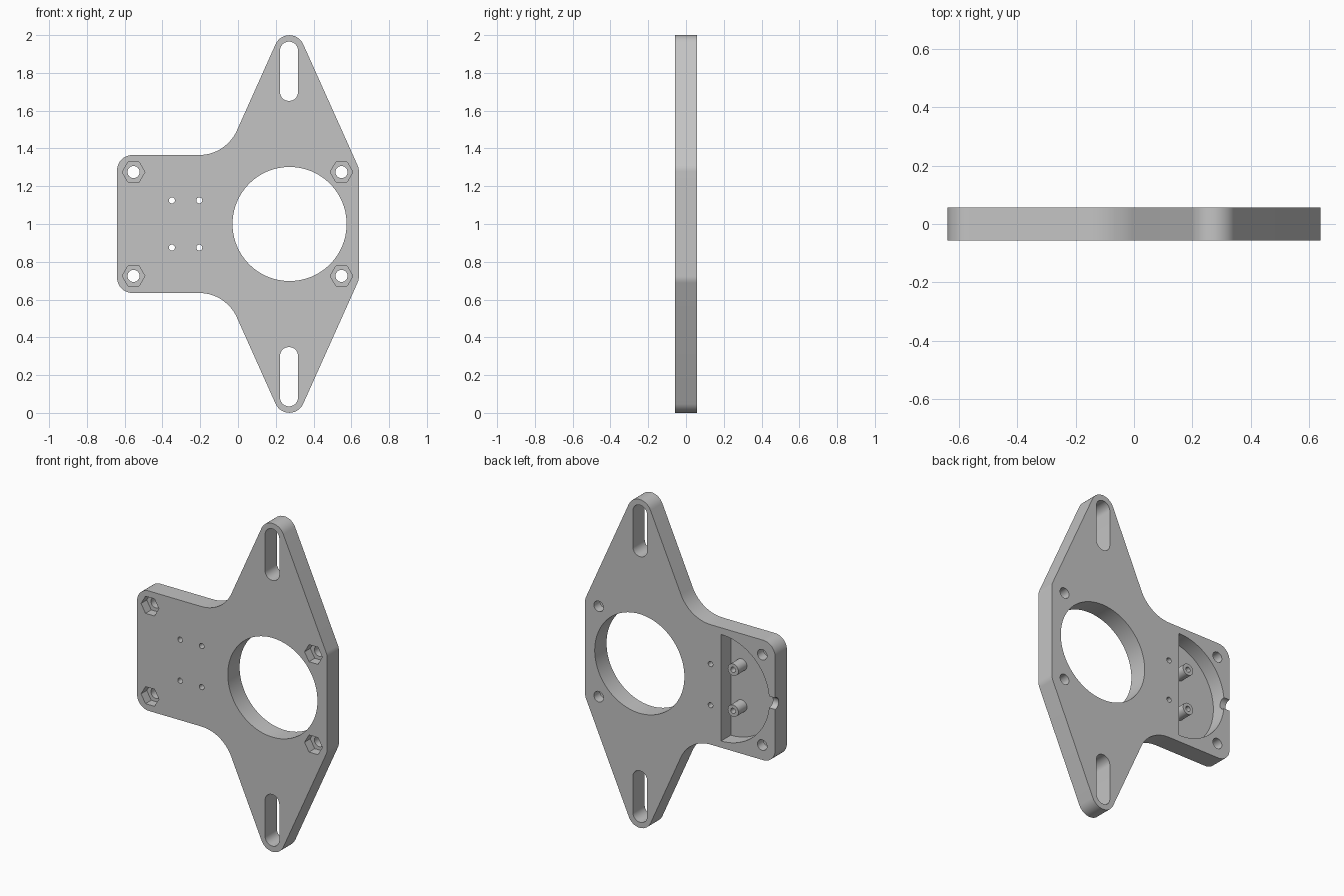
import bpy, bmesh, math
from mathutils import Vector

if "Cube" in bpy.data.objects:
    bpy.data.objects.remove(bpy.data.objects["Cube"], do_unlink=True)

FRONT, BACK = -0.057, 0.057
MID = 1.0                      # height of the symmetry line

grey = bpy.data.materials.new("plain grey")
grey.use_nodes = True
colour = (0.55, 0.55, 0.55, 1)
grey.diffuse_color = colour
grey.node_tree.nodes["Principled BSDF"].inputs["Base Color"].default_value = colour


def prism(name, points, y0, y1):
    """Solid from an (x, z) profile, running from y0 to y1."""
    bm = bmesh.new()
    rings = [[bm.verts.new((x, y, z)) for x, z in points] for y in (y0, y1)]
    for ring in rings:
        bm.faces.new(ring)
    for i in range(len(points)):
        bm.faces.new((rings[0][i - 1], rings[0][i], rings[1][i], rings[1][i - 1]))
    bmesh.ops.recalc_face_normals(bm, faces=bm.faces)
    mesh = bpy.data.meshes.new(name)
    bm.to_mesh(mesh)
    bm.free()
    mesh.materials.append(grey)
    obj = bpy.data.objects.new(name, mesh)
    bpy.context.collection.objects.link(obj)
    return obj


def arc(cx, cz, r, start=0, sweep=360, n=48):
    count = n if sweep == 360 else n + 1
    angles = [math.radians(start + sweep * i / n) for i in range(count)]
    return [(cx + r * math.cos(a), cz + r * math.sin(a)) for a in angles]


def rounded(corners, n=14):
    """Polygon of (x, z, radius) corners with each corner filleted."""
    out = []
    for i, (x, z, r) in enumerate(corners):
        p = Vector((x, z))
        u = (Vector(corners[i - 1][:2]) - p).normalized()
        v = (Vector(corners[(i + 1) % len(corners)][:2]) - p).normalized()
        half = u.angle(v) / 2
        centre = p + (u + v).normalized() * r / math.sin(half)
        a = p + u * r / math.tan(half) - centre
        b = p + v * r / math.tan(half) - centre
        start = math.atan2(a.y, a.x)
        turn = math.atan2(a.x * b.y - a.y * b.x, a.dot(b))
        out += arc(centre.x, centre.y, r, math.degrees(start), math.degrees(turn), n)
    return out


def cut(target, cutter):
    cutter.hide_render = True
    mod = target.modifiers.new("cut", "BOOLEAN")
    mod.operation, mod.solver, mod.object = "DIFFERENCE", "EXACT", cutter
    bpy.context.view_layer.objects.active = target
    bpy.ops.object.modifier_apply(modifier=mod.name)
    bpy.data.objects.remove(cutter, do_unlink=True)


# Plate outline: upper half, then mirrored for the lower half
upper = [(-0.64, 1.365, 0.08), (-0.064, 1.365, 0.22),
         (0.272, 2.115, 0.08), (0.64, 1.295, 0.08)]
lower = [(x, 2 * MID - z, r) for x, z, r in reversed(upper)]
plate = prism("mounting_plate", rounded(upper + lower), FRONT, BACK)

# Half-round rear pocket that leaves two standing posts
pocket = prism("pocket_cutter", arc(-0.277, MID, 0.324, 90, 180), -0.035, BACK + 0.05)
for side in (-1, 1):
    cut(pocket, prism("post_shape", arc(-0.35, MID + side * 0.125, 0.036, n=32),
                      -0.1, BACK - 0.01))
cut(plate, pocket)

# Cable channel from the pocket to the outer edge
channel = prism("channel_cutter", arc(BACK, 0, 0.035, n=32), 0.5, 0.7)
channel.location.z = MID
channel.rotation_euler.z = math.pi / 2
cut(plate, channel)

# Large bore
cut(plate, prism("bore_cutter", arc(0.273, MID, 0.302, n=96), -0.1, 0.1))

for side in (-1, 1):
    # Adjustment slots
    slot = (arc(0.27, MID + side * 0.8085 + 0.109, 0.048, 0, 180, 20)
            + arc(0.27, MID + side * 0.8085 - 0.109, 0.048, 180, 180, 20))
    cut(plate, prism("slot_cutter", slot, -0.1, 0.1))
    # Bolt holes with hexagonal nut recesses in the front
    for x in (-0.553, 0.548):
        z = MID + side * 0.275
        cut(plate, prism("bolt_cutter", arc(x, z, 0.032, n=32), -0.1, 0.1))
        cut(plate, prism("nut_cutter", arc(x, z, 0.06, n=6), -0.1, FRONT + 0.055))
    # Small screw holes
    for x in (-0.35, -0.205):
        cut(plate, prism("screw_cutter", arc(x, MID + side * 0.125, 0.016, n=20), -0.1, 0.1))

# Smooth the curved walls and keep the rims sharp
bpy.ops.object.select_all(action="DESELECT")
plate.select_set(True)
bpy.context.view_layer.objects.active = plate
bpy.ops.object.shade_smooth_by_angle(angle=math.radians(30))
